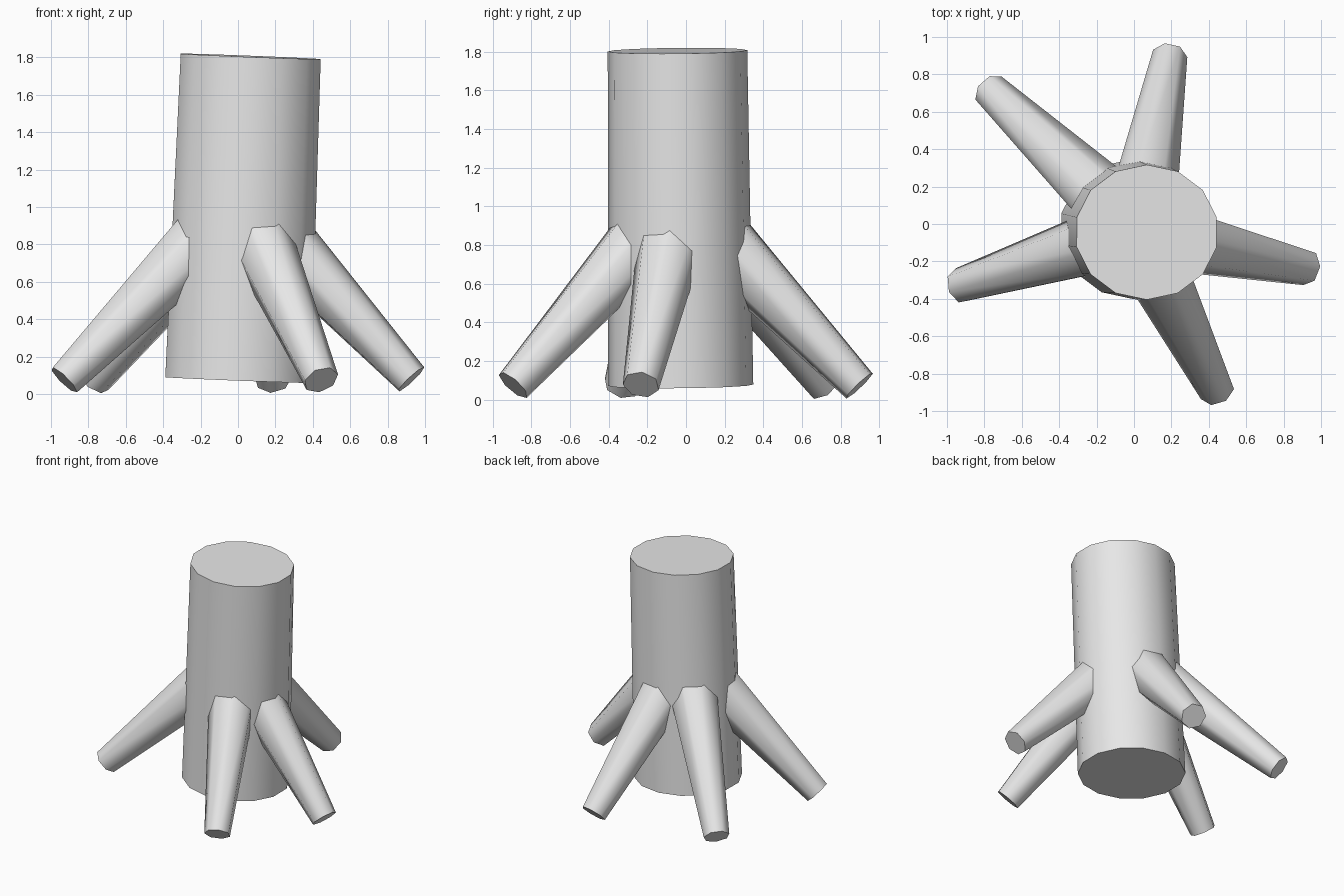
import bpy
import math
from mathutils import Vector

cube = bpy.data.objects.get("Cube")
if cube:
    bpy.data.objects.remove(cube, do_unlink=True)

grey = bpy.data.materials.new("plain_grey")
grey.use_nodes = True
grey.diffuse_color = (0.8, 0.8, 0.8, 1)
grey.node_tree.nodes["Principled BSDF"].inputs["Base Color"].default_value = (0.8, 0.8, 0.8, 1)


def tapered_post(name, low, high, r_low, r_high, sides, phase=0.0, squash=1.0):
    """Closed tapered prism whose end caps are square to its axis."""
    low, high = Vector(low), Vector(high)
    turn = Vector((0, 0, 1)).rotation_difference(high - low)
    verts = []
    for centre, r in ((low, r_low), (high, r_high)):
        for i in range(sides):
            a = phase + math.tau * i / sides
            verts.append(centre + turn @ Vector((r * math.cos(a), r * squash * math.sin(a), 0)))
    faces = [(i, (i + 1) % sides, sides + (i + 1) % sides, sides + i) for i in range(sides)]
    faces += [tuple(reversed(range(sides))), tuple(range(sides, 2 * sides))]
    mesh = bpy.data.meshes.new(name)
    mesh.from_pydata(verts, [], faces)
    mesh.materials.append(grey)
    obj = bpy.data.objects.new(name, mesh)
    bpy.context.collection.objects.link(obj)
    bpy.ops.object.select_all(action="DESELECT")
    obj.select_set(True)
    bpy.context.view_layer.objects.active = obj
    bpy.ops.object.shade_smooth_by_angle(angle=math.radians(60))
    return obj


# Slightly leaning trunk
tapered_post("trunk", (0, -0.027, 0.075), (0.068, -0.044, 1.805),
             0.399, 0.384, 14, math.pi / 14, 0.94)

# Splayed roots, all running out from one point inside the trunk
hub = (0.02, -0.035, 1.05)
root_tips = {
    "front_root": (0.444, -0.894, 0.075),
    "left_root": (0.925, -0.233, 0.078),
    "back_root": (0.19, 0.897, 0.073),
    "back_right_root": (-0.77, 0.715, 0.075),
    "right_root": (-0.93, -0.33, 0.075),
}
for name, tip in root_tips.items():
    tapered_post(name, tip, hub, 0.096, 0.2, 7)
